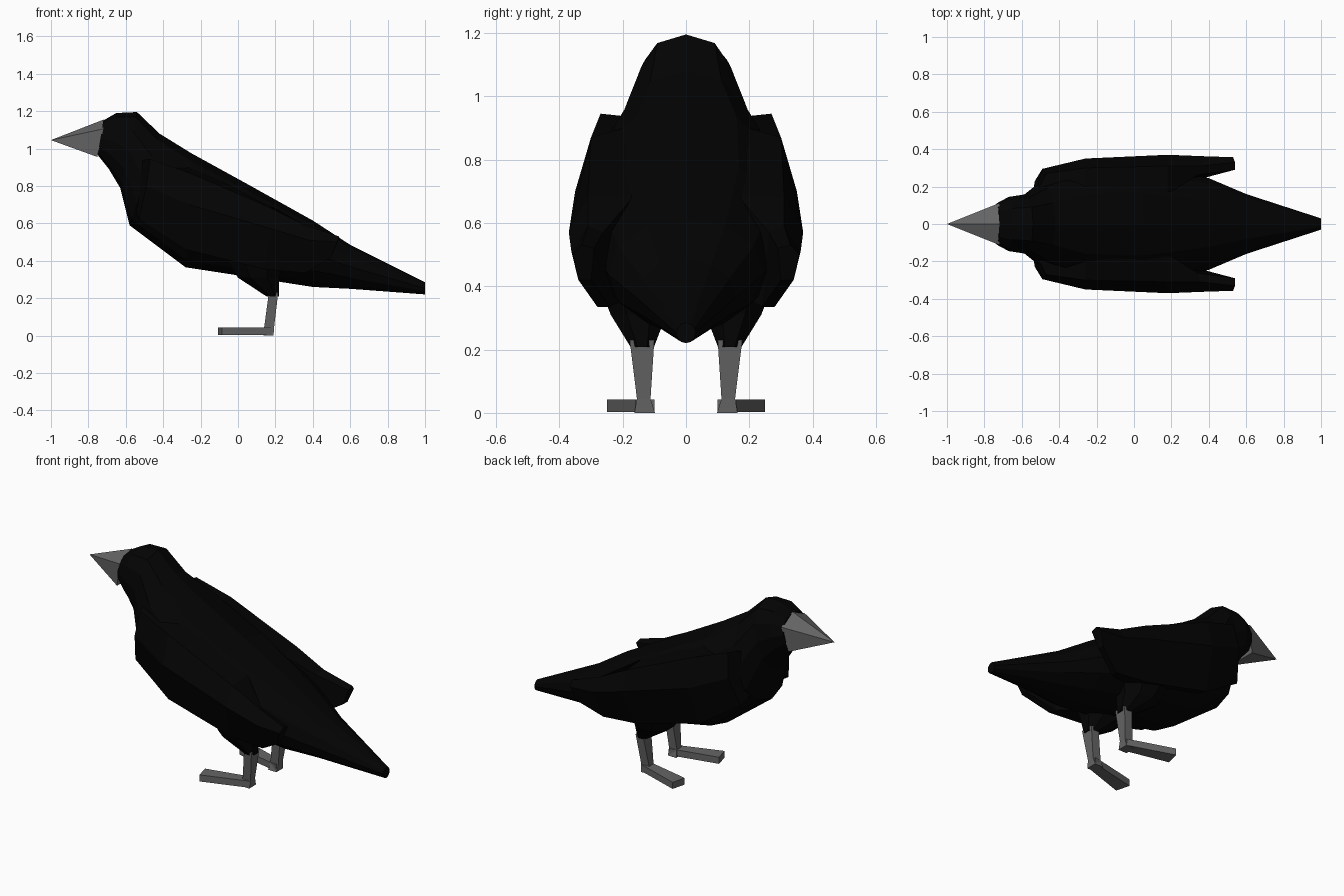
import bpy, bmesh, math

if "Cube" in bpy.data.objects:
    bpy.data.objects.remove(bpy.data.objects["Cube"])


def material(name, v):
    m = bpy.data.materials.new(name)
    m.diffuse_color = (v, v, v, 1)
    m.use_nodes = True
    m.node_tree.nodes["Principled BSDF"].inputs["Base Color"].default_value = m.diffuse_color
    return m


BLACK = material("black_feathers", 0.001)
GREY = material("grey_horn", 0.13)


def loft(name, sections, mat, mirror=False):
    """Skin a list of equal-sized point loops; a one-point section is an apex."""
    bm = bmesh.new()
    rings = [[bm.verts.new(p) for p in sec] for sec in sections]
    for a, b in zip(rings, rings[1:]):
        n = len(a)
        for i in range(n):
            j = (i + 1) % n
            if len(b) == 1:
                bm.faces.new((a[i], a[j], b[0]))
            else:
                bm.faces.new((a[i], a[j], b[j], b[i]))
    for r in (rings[0], rings[-1]):
        if len(r) > 2:
            bm.faces.new(r)
    bmesh.ops.recalc_face_normals(bm, faces=bm.faces[:])
    me = bpy.data.meshes.new(name)
    bm.to_mesh(me)
    bm.free()
    me.materials.append(mat)
    ob = bpy.data.objects.new(name, me)
    bpy.context.collection.objects.link(ob)
    if mirror:
        mod = ob.modifiers.new("other_side", 'MIRROR')
        mod.use_axis = (False, True, False)
    return ob


def ring(top, bot, w, power, n=12):
    """Slanted oval through a top and a bottom (x, z) point, half width w;
    a power below 1 makes it squarer."""
    pts = []
    for i in range(n):
        t = 2 * math.pi * i / n
        k = (1 + math.cos(t)) / 2
        s = math.copysign(abs(math.sin(t)) ** power, math.sin(t))
        pts.append((bot[0] + (top[0] - bot[0]) * k, w * s,
                    bot[1] + (top[1] - bot[1]) * k))
    return pts


def oval(cx, cy, z, rx, ry, n):
    return [(cx + rx * math.cos(2 * math.pi * (i + .5) / n),
             cy + ry * math.sin(2 * math.pi * (i + .5) / n), z) for i in range(n)]


def rect(x0, x1, y0, y1, z):
    return [(x0, y0, z), (x1, y0, z), (x1, y1, z), (x0, y1, z)]


# Head, body and tail in one skin
body = [((-0.72, 1.15), (-0.75, 0.965), 0.11, 0.7),
        ((-0.65, 1.19), (-0.69, 0.89), 0.145, 0.8),
        ((-0.54, 1.195), (-0.63, 0.79), 0.158, 0.8),
        ((-0.42, 1.08), (-0.58, 0.59), 0.225, 1),
        ((-0.25, 0.975), (-0.28, 0.365), 0.32, 1),
        ((0.05, 0.81), (-0.02, 0.325), 0.335, 1),
        ((0.40, 0.615), (0.40, 0.26), 0.245, 1),
        ((0.60, 0.485), (0.60, 0.25), 0.16, 1),
        ((1.00, 0.285), (1.00, 0.22), 0.03, 1)]
loft("body", [ring(*b) for b in body], BLACK)

# Beak: ridged top, flat underside
beak = [(-0.718, 0, 1.155), (-0.72, 0.112, 1.105), (-0.752, 0.09, 0.955),
        (-0.752, -0.09, 0.955), (-0.72, -0.112, 1.105)]
loft("beak", [beak, [(-1.0, 0, 1.045)]], GREY)

# Folded wings: top edge, outer bulge, lower edge, then the two hidden inner edges
wing = [
    [(-0.47, .27, .945), (-0.49, .295, .80), (-0.53, .23, .62),
     (-0.55, .12, .68), (-0.54, .13, .93)],
    [(-0.26, .30, .87), (-0.26, .35, .70), (-0.28, .27, .46),
     (-0.26, .13, .48), (-0.26, .12, .92)],
    [(0.18, .31, .68), (0.18, .37, .57), (0.14, .285, .355),
     (0.14, .15, .38), (0.18, .16, .69)],
    [(0.36, .31, .59), (0.38, .362, .51), (0.36, .28, .335),
     (0.35, .24, .335), (0.34, .262, .57)],
    [(0.54, .33, .53), (0.53, .357, .50), (0.50, .34, .42),
     (0.50, .30, .42), (0.54, .29, .52)]]
loft("wings", wing, BLACK, True)

# Feathered thighs
loft("thighs", [oval(0.09, 0.16, 0.42, 0.17, 0.13, 8),
                oval(0.11, 0.15, 0.31, 0.12, 0.095, 8),
                oval(0.187, 0.138, 0.208, 0.035, 0.04, 8)], BLACK, True)

# Shanks
loft("legs", [rect(0.165, 0.215, 0.10, 0.178, 0.23),
              rect(0.14, 0.193, 0.112, 0.155, 0.045),
              rect(0.135, 0.19, 0.098, 0.163, 0.0)], GREY, True)

# Flat feet, splayed outward
foot = [(0.185, 0.10), (0.185, 0.16), (-0.085, 0.25), (-0.107, 0.165)]
loft("feet", [[(x, y, z) for x, y in foot] for z in (0.003, 0.043)], GREY, True)
